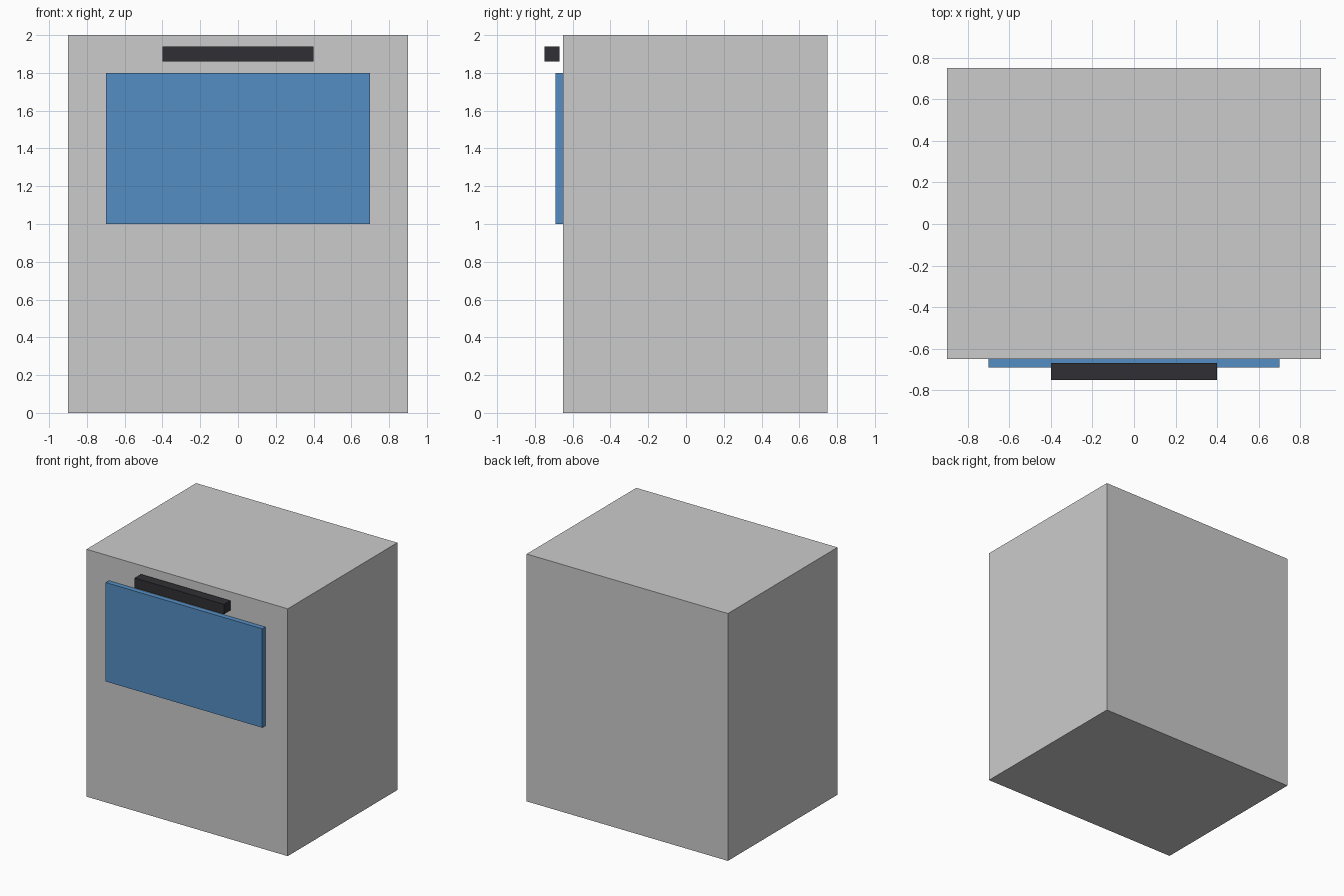
import bpy

if "Cube" in bpy.data.objects:
    bpy.data.objects.remove(bpy.data.objects["Cube"])


def material(name, color):
    mat = bpy.data.materials.new(name)
    mat.diffuse_color = (*color, 1.0)
    mat.use_nodes = True
    mat.node_tree.nodes["Principled BSDF"].inputs["Base Color"].default_value = mat.diffuse_color
    return mat


def box(name, low, high, mat=None):
    """Axis-aligned box between two opposite corners."""
    center = [(a + b) / 2 for a, b in zip(low, high)]
    bpy.ops.mesh.primitive_cube_add(size=1, location=center)
    obj = bpy.context.object
    obj.name = name
    obj.scale = [b - a for a, b in zip(low, high)]
    bpy.ops.object.transform_apply(location=False, rotation=False, scale=True)
    if mat:
        obj.data.materials.append(mat)
    return obj


blue = material("blue_glass", (0.09, 0.27, 0.55))
dark = material("dark_handle", (0.03, 0.03, 0.035))

# Main cabinet
box("body", (-0.9, -0.65, 0.0), (0.9, 0.75, 2.0))

# Blue panel on the upper front
box("window", (-0.7, -0.69, 1.0), (0.7, -0.65, 1.8), blue)

# Bar handle standing just clear of the front
box("handle", (-0.4, -0.75, 1.86), (0.4, -0.67, 1.94), dark)
